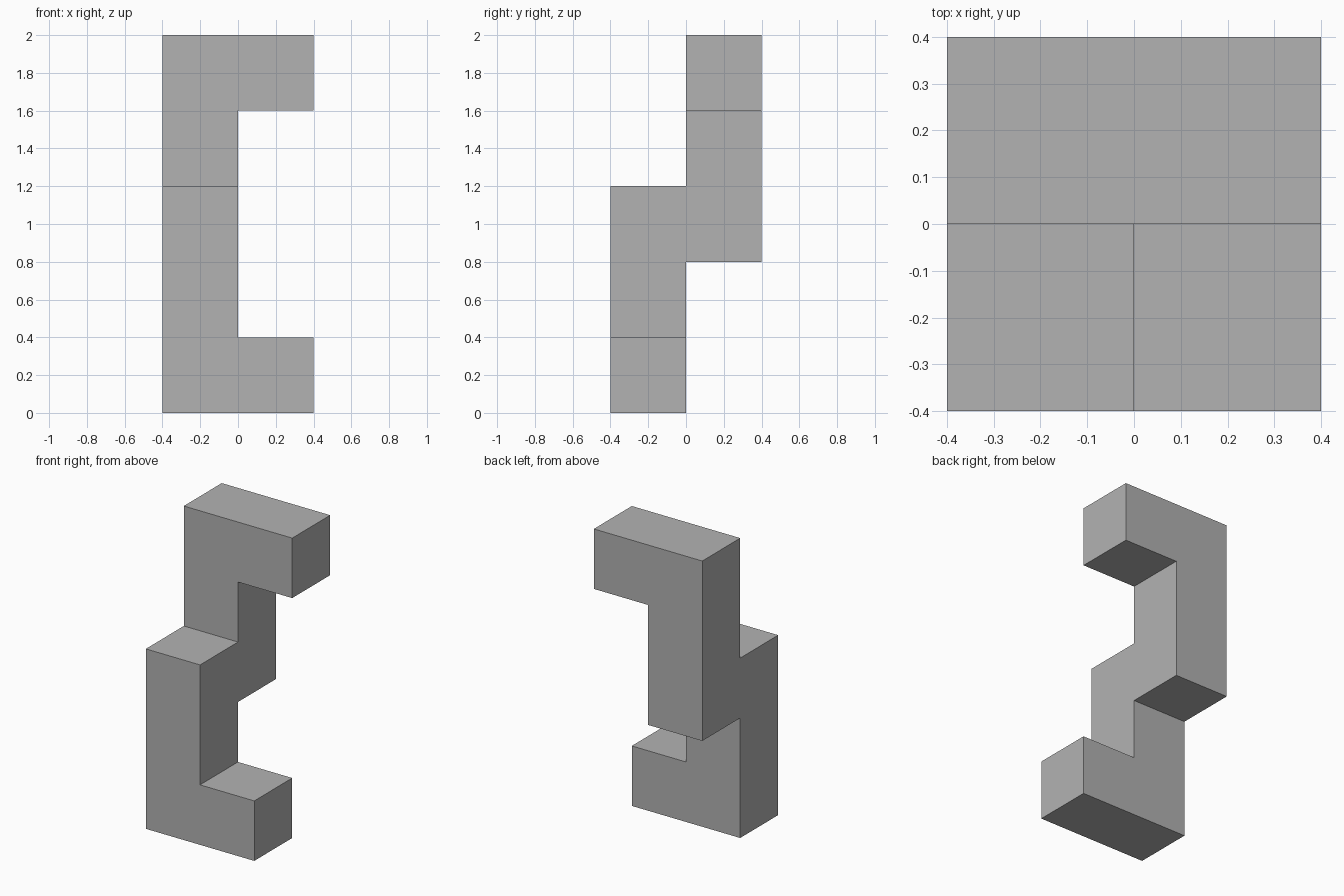
import bpy
import bmesh
from math import radians
from mathutils import Matrix, Vector

if "Cube" in bpy.data.objects:
    bpy.data.objects.remove(bpy.data.objects["Cube"], do_unlink=True)

SIZE = 0.4  # edge of one block

grey = bpy.data.materials.new("light_grey")
grey.use_nodes = True
colour = (0.448, 0.448, 0.448, 1)
grey.diffuse_color = colour
grey.node_tree.nodes["Principled BSDF"].inputs["Base Color"].default_value = colour

# Block cells: front L with a foot, rear L with an overhanging arm
front_l = {(0, 0, z) for z in range(3)} | {(1, 0, 0)}
rear_l = {(0, 1, z) for z in range(2, 5)} | {(1, 1, 4)}
cells = front_l | rear_l

# Put a square on every exposed side of each block
bm = bmesh.new()
for cell in cells:
    for axis in range(3):
        for sign in (-1, 1):
            normal = Vector((0, 0, 0))
            normal[axis] = sign
            if tuple(int(c + n) for c, n in zip(cell, normal)) in cells:
                continue
            centre = (Vector(cell) + Vector((-0.5, -0.5, 0.5)) + normal / 2) * SIZE
            turn = Vector((0, 0, 1)).rotation_difference(normal).to_matrix().to_4x4()
            bmesh.ops.create_grid(bm, x_segments=1, y_segments=1, size=SIZE / 2,
                                  matrix=Matrix.Translation(centre) @ turn)

# Weld the squares and merge flat regions into single faces
bmesh.ops.remove_doubles(bm, verts=bm.verts[:], dist=0.001)
bmesh.ops.dissolve_limit(bm, angle_limit=radians(1), verts=bm.verts[:], edges=bm.edges[:])
bmesh.ops.recalc_face_normals(bm, faces=bm.faces[:])

mesh = bpy.data.meshes.new("block_body")
bm.to_mesh(mesh)
bm.free()
mesh.materials.append(grey)
body = bpy.data.objects.new("block_body", mesh)
bpy.context.collection.objects.link(body)
